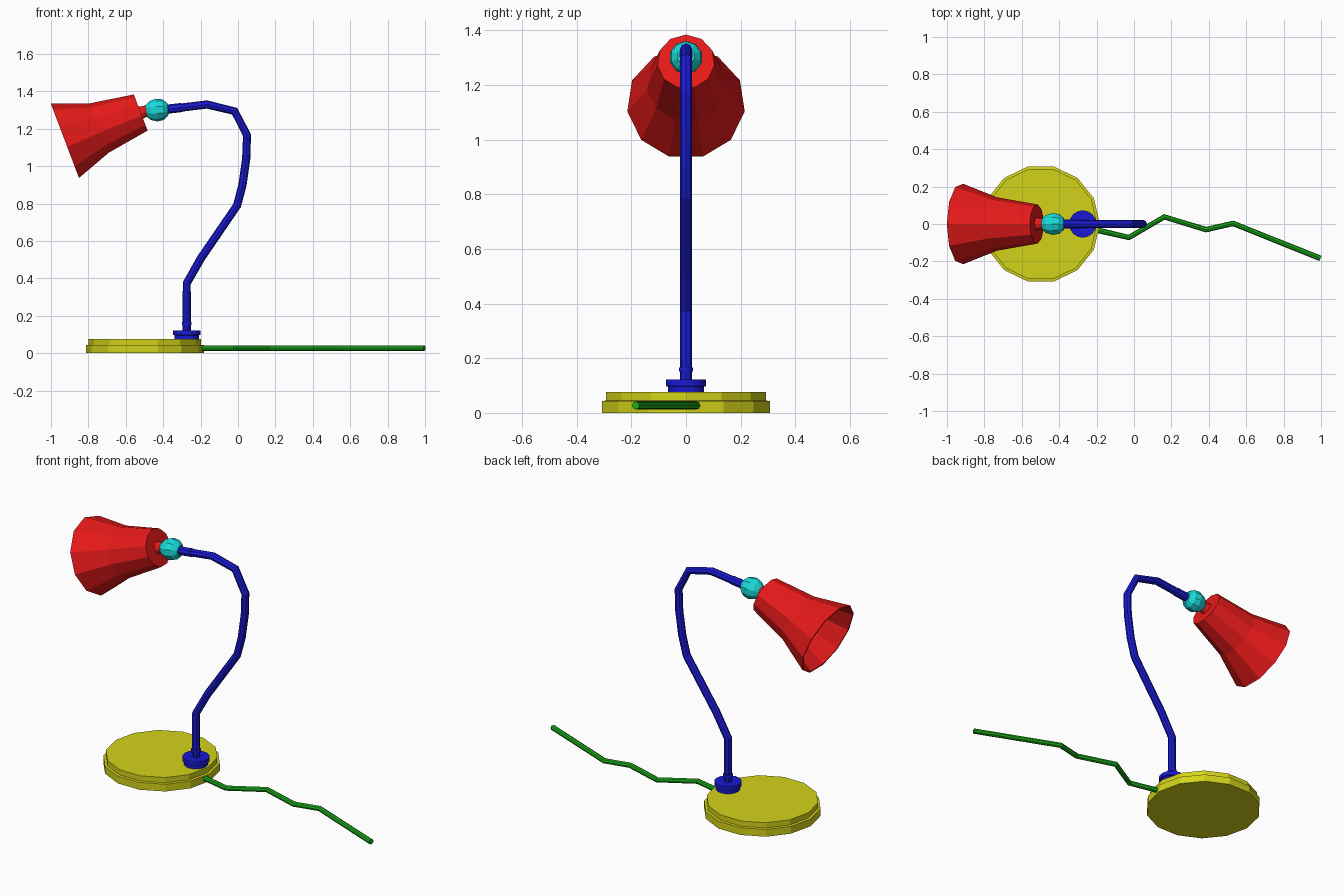
import bpy, bmesh, math
from mathutils import Vector, Matrix

if "Cube" in bpy.data.objects:
    bpy.data.objects.remove(bpy.data.objects["Cube"])


def material(name, rgb):
    m = bpy.data.materials.new(name)
    m.diffuse_color = (*rgb, 1)
    m.use_nodes = True
    m.node_tree.nodes["Principled BSDF"].inputs["Base Color"].default_value = m.diffuse_color
    return m


RED = material("red", (0.8, 0.01, 0.01))
YELLOW = material("yellow", (0.65, 0.65, 0.01))
BLUE = material("blue", (0.01, 0.01, 0.65))
CYAN = material("cyan", (0.01, 0.7, 0.7))
GREEN = material("green", (0.01, 0.4, 0.01))


def add(name, mesh, mat):
    ob = bpy.data.objects.new(name, mesh)
    bpy.context.collection.objects.link(ob)
    mesh.materials.clear()
    mesh.materials.append(mat)
    return ob


def lathe(name, profile, n, origin, axis, mat):
    """Revolve (radius, height) points about an axis in the xz plane."""
    z = Vector(axis).normalized()
    y = Vector((0, 1, 0))
    x = y.cross(z)
    frame = Matrix((x, y, z)).transposed()
    bm = bmesh.new()
    rings = []
    for r, h in profile:
        count = n if r > 0 else 1
        rings.append([bm.verts.new(Vector(origin) + frame @ Vector(
            (r * math.cos(math.tau * i / n), r * math.sin(math.tau * i / n), h)))
            for i in range(count)])
    for a, b in zip(rings, rings[1:]):
        for i in range(n):
            j = (i + 1) % n
            if len(a) == 1:
                bm.faces.new((a[0], b[j], b[i]))
            elif len(b) == 1:
                bm.faces.new((a[i], a[j], b[0]))
            else:
                bm.faces.new((a[i], a[j], b[j], b[i]))
    bmesh.ops.recalc_face_normals(bm, faces=bm.faces)
    mesh = bpy.data.meshes.new(name)
    bm.to_mesh(mesh)
    bm.free()
    return add(name, mesh, mat)


def tube(name, points, radius, mat):
    """Round tube along a polyline, turned into a mesh."""
    cu = bpy.data.curves.new(name, 'CURVE')
    cu.dimensions = '3D'
    cu.bevel_depth = radius
    cu.bevel_resolution = 2
    cu.use_fill_caps = True
    sp = cu.splines.new('POLY')
    sp.points.add(len(points) - 1)
    for p, co in zip(sp.points, points):
        p.co = (*co, 1)
    tmp = bpy.data.objects.new(name + "_path", cu)
    bpy.context.collection.objects.link(tmp)
    dg = bpy.context.evaluated_depsgraph_get()
    mesh = bpy.data.meshes.new_from_object(tmp.evaluated_get(dg))
    bpy.data.objects.remove(tmp)
    for f in mesh.polygons:
        f.use_smooth = False
    return add(name, mesh, mat)


UP = (0, 0, 1)

# stepped base disc
lathe("base", [(0, 0), (0.315, 0), (0.315, 0.043), (0.301, 0.045), (0.301, 0.076), (0, 0.076)],
      14, (-0.498, 0, 0), UP, YELLOW)

# collar and ring at the foot of the stem
lathe("stem_collar", [(0, 0.07), (0.065, 0.07), (0.065, 0.096), (0.073, 0.098), (0.073, 0.122), (0, 0.122)],
      16, (-0.274, 0, 0), UP, BLUE)
lathe("stem_ring", [(0, 0.152), (0.026, 0.152), (0.026, 0.166), (0, 0.166)],
      12, (-0.274, 0, 0), UP, BLUE)

# curved stem
stem = [(-0.274, 0.11), (-0.274, 0.374), (-0.198, 0.508), (-0.005, 0.79), (0.024, 0.9),
        (0.044, 1.04), (0.048, 1.166), (-0.018, 1.294), (-0.166, 1.33), (-0.39, 1.303)]
tube("stem", [(x, 0, z) for x, z in stem], 0.022, BLUE)
tube("stem_end_sleeve", [(-0.30, 0, 1.314), (-0.385, 0, 1.304)], 0.0245, BLUE)

# ball joint
AXIS = (-0.935, 0, -0.354)
lathe("ball_joint", [(0, -0.063), (0.032, -0.06), (0.055, -0.035), (0.061, 0), (0.05, 0.035),
                     (0.022, 0.066), (0, 0.066)],
      10, (-0.435, 0, 1.30), (-1, 0, -0.08), CYAN)

# flared hollow shade with its neck
NECK = (-0.5195, 0, 1.285)
lathe("shade", [(0, 0), (0.1056, 0), (0.144, 0.235), (0.217, 0.4325),
                (0.207, 0.4325), (0.135, 0.235), (0.097, 0.012), (0, 0.012)],
      11, NECK, AXIS, RED)
lathe("shade_neck", [(0, -0.05), (0.026, -0.05), (0.036, 0.005), (0, 0.005)],
      11, NECK, AXIS, RED)

# bulb inside the shade
lathe("bulb", [(0, 0.01), (0.028, 0.01), (0.028, 0.2), (0.05, 0.26), (0.057, 0.30),
               (0.045, 0.338), (0.02, 0.355), (0, 0.358)],
      10, NECK, AXIS, YELLOW)

# power cord lying beside the base
cord = [(-0.25, -0.02), (-0.18, -0.037), (-0.027, -0.072), (0.162, 0.038),
        (0.385, -0.03), (0.53, 0.003), (0.997, -0.184)]
tube("power_cord", [(x, y, 0.027) for x, y in cord], 0.015, GREEN)
